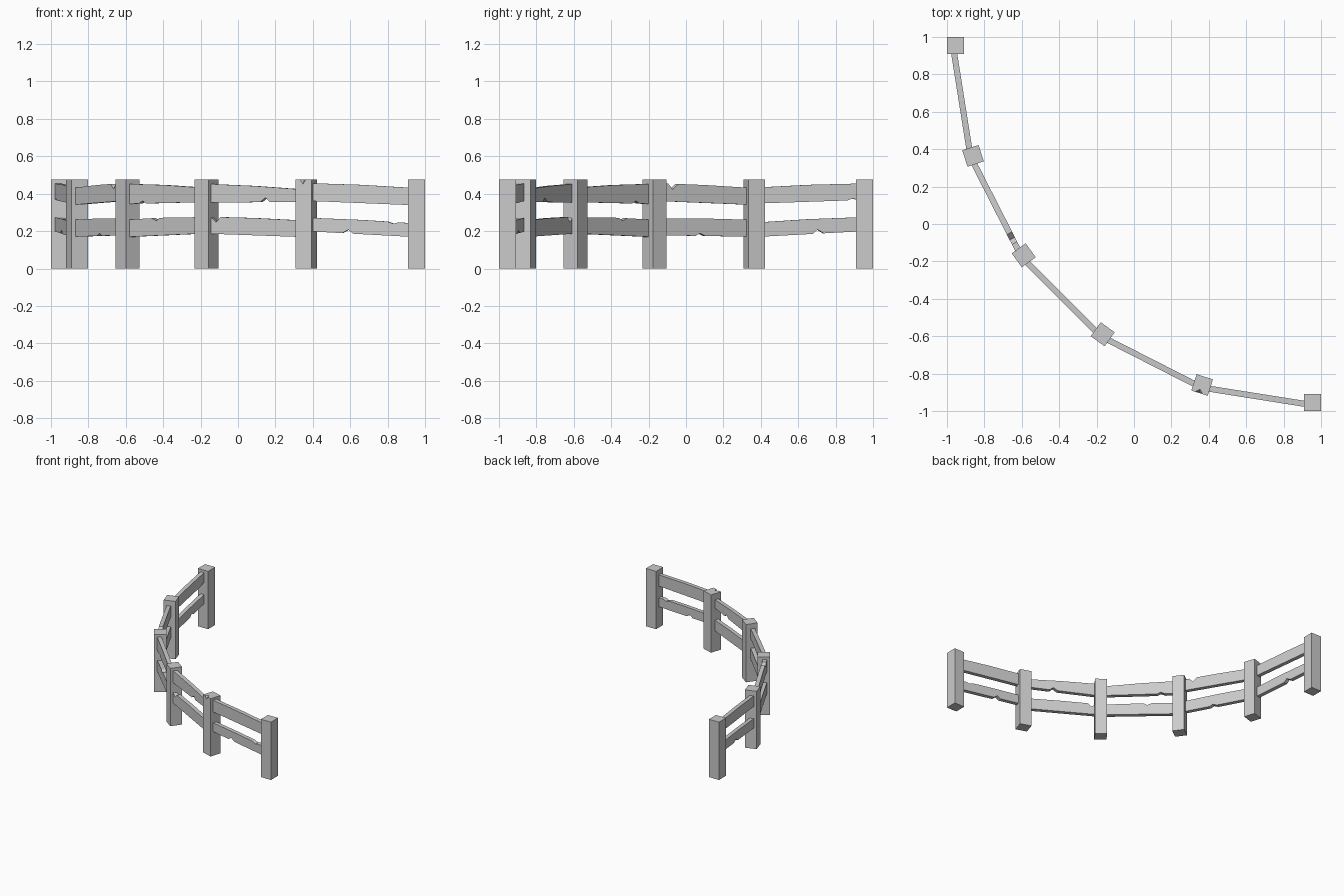
import bpy, bmesh, math
from mathutils import Vector

if "Cube" in bpy.data.objects:
    bpy.data.objects.remove(bpy.data.objects["Cube"])

H, W, T, OUT = 0.475, 0.092, 0.032, 0.014
R = 1.908  # posts stand on a quarter circle


def post_position(i):
    a = math.radians(18 * i)
    return Vector((R / 2 - R * math.cos(a), R / 2 - R * math.sin(a)))


def make_object(name, bm):
    bmesh.ops.recalc_face_normals(bm, faces=bm.faces)
    me = bpy.data.meshes.new(name)
    bm.to_mesh(me)
    bm.free()
    ob = bpy.data.objects.new(name, me)
    bpy.context.collection.objects.link(ob)
    return ob


def post(i):
    bm = bmesh.new()
    bmesh.ops.create_cube(bm, size=1)
    bmesh.ops.scale(bm, vec=(W, W, H), verts=bm.verts)
    ob = make_object(f"post_{i}", bm)
    ob.location = (*post_position(i), H / 2)
    ob.rotation_euler.z = math.radians(18 * i)
    return ob


def edge(z0, z1, bow, notch):
    # plank edge from z0 to z1, slightly bowed, with an optional V notch
    def z(s):
        return z0 + (z1 - z0) * s + bow * 4 * s * (1 - s)
    pts = [(s, z(s)) for s in (0, 0.5, 1)]
    if notch:
        s, depth = notch
        lo, hi = s - 0.055, s + 0.045
        pts = [p for p in pts if not lo <= p[0] <= hi]
        pts += [(lo, z(lo)), (s, z(s) + depth), (hi, z(hi))]
    return sorted(pts)


def rail(name, i, heights, top_notch, low_notch):
    a, b = post_position(i), post_position(i + 1)
    d = b - a
    n = Vector((d.y, -d.x)).normalized()
    t0, t1, b0, b1 = heights
    outline = edge(t0, t1, 0.004, top_notch) + edge(b0, b1, 0, low_notch)[::-1]
    bm = bmesh.new()
    verts = []
    for s, z in outline:
        p = a + d * s + n * (OUT - T / 2)
        verts.append(bm.verts.new((p.x, p.y, z)))
    new = bmesh.ops.extrude_face_region(bm, geom=[bm.faces.new(verts)])["geom"]
    moved = [v for v in new if isinstance(v, bmesh.types.BMVert)]
    bmesh.ops.translate(bm, vec=(n.x * T, n.y * T, 0), verts=moved)
    make_object(name, bm)


# posts
posts = [post(i) for i in range(6)]

# rails: end heights, then notch (position, depth) in top and bottom edges
UPPER = [((.455, .432, .367, .347), None, (.11, .01)),
         ((.43, .455, .34, .362), (.82, -.03), None),
         ((.453, .432, .345, .355), None, (.24, .014)),
         ((.453, .422, .352, .357), None, (.615, .023)),
         ((.457, .43, .362, .338), None, None)]
LOWER = [((.275, .245, .2, .168), None, (.425, .022)),
         ((.26, .267, .17, .178), None, (.545, .014)),
         ((.26, .275, .168, .187), (.41, -.015), None),
         ((.276, .256, .187, .168), (.12, -.028), None),
         ((.272, .24, .2, .168), (.8, -.01), (.39, .02))]
for part, rows in (("upper_rail", UPPER), ("lower_rail", LOWER)):
    for i, (heights, top, low) in enumerate(rows):
        rail(f"{part}_{i}", i, heights, top, low)

# chip in the top outer edge of one post
bm = bmesh.new()
bmesh.ops.create_cone(bm, cap_ends=True, segments=4, radius1=0.0,
                      radius2=0.03, depth=0.05)
chip = make_object("chip_cutter", bm)
chip.location = (0.348, -0.9, H - 0.005)
chip.rotation_euler.z = math.radians(72)
chip.hide_render = True
chip.hide_viewport = True
mod = posts[4].modifiers.new("chip", 'BOOLEAN')
mod.operation = 'DIFFERENCE'
mod.object = chip
